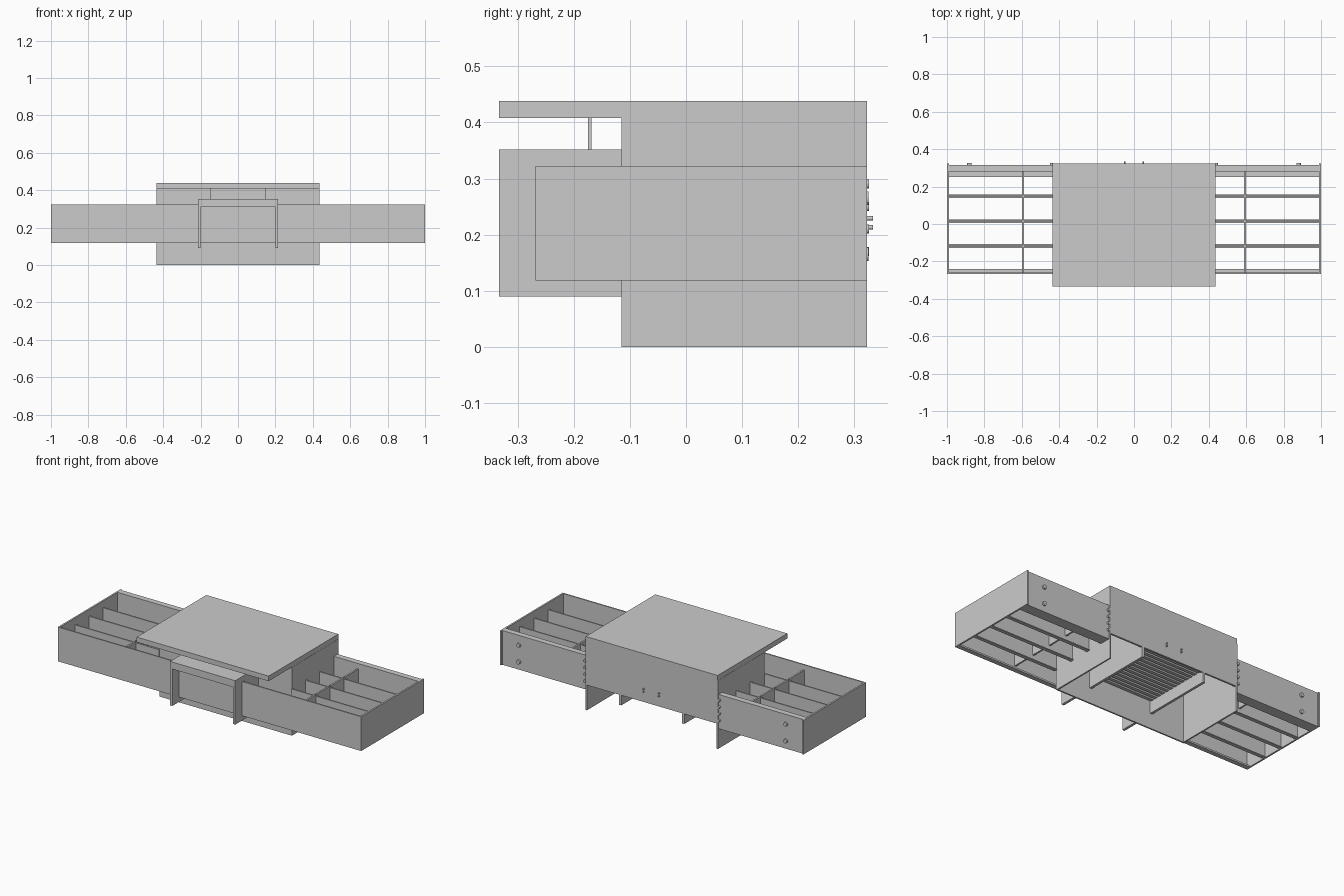
import bpy, bmesh, math
from mathutils import Matrix

if "Cube" in bpy.data.objects:
    bpy.data.objects.remove(bpy.data.objects["Cube"])

grey = bpy.data.materials.new("plain_grey")
grey.diffuse_color = (0.6, 0.6, 0.6, 1)
grey.use_nodes = True
grey.node_tree.nodes["Principled BSDF"].inputs["Base Color"].default_value = grey.diffuse_color


def finish(name, bm):
    mesh = bpy.data.meshes.new(name)
    bm.to_mesh(mesh)
    bm.free()
    mesh.materials.append(grey)
    ob = bpy.data.objects.new(name, mesh)
    bpy.context.collection.objects.link(ob)
    return ob


def box(name, x0, x1, y0, y1, z0, z1):
    bm = bmesh.new()
    m = Matrix.Translation(((x0 + x1) / 2, (y0 + y1) / 2, (z0 + z1) / 2))
    m = m @ Matrix.Diagonal((x1 - x0, y1 - y0, z1 - z0, 1))
    bmesh.ops.create_cube(bm, size=1, matrix=m)
    return finish(name, bm)


def pair(name, x0, x1, *rest):
    box(name + "_right", x0, x1, *rest)
    box(name + "_left", -x1, -x0, *rest)


def pin(name, x, z, r, y0, y1):
    bm = bmesh.new()
    m = Matrix.Translation((x, (y0 + y1) / 2, z)) @ Matrix.Rotation(math.pi / 2, 4, 'X')
    bmesh.ops.create_cone(bm, cap_ends=True, segments=16, radius1=r, radius2=r,
                          depth=y1 - y0, matrix=m)
    finish(name, bm)


# Central housing
box("roof_slab", -0.435, 0.435, -0.333, 0.323, 0.408, 0.438)
pair("housing_side", 0.427, 0.436, -0.115, 0.323, 0.0, 0.408)
box("housing_front", -0.427, 0.427, -0.115, -0.106, 0.0, 0.408)
box("housing_back", -0.427, 0.427, 0.312, 0.323, 0.15, 0.408)
box("roof_support", -0.15, 0.15, -0.175, -0.168, 0.352, 0.408)

# Tunnel running front to back, showing as the front portal
pair("portal_side", 0.2, 0.215, -0.333, 0.323, 0.09, 0.352)
box("portal_top", -0.2, 0.2, -0.333, 0.312, 0.31, 0.352)

# Slatted floor under the housing
for i in range(13):
    y = -0.1 + i * 0.032
    box(f"floor_slat_{i}", -0.2, 0.2, y, y + 0.02, 0.16, 0.172)

# Long front board with a lower ledge
box("front_board", -0.99, 0.99, -0.268, -0.26, 0.118, 0.322)
box("front_ledge", -0.99, 0.99, -0.26, -0.24, 0.118, 0.128)

# Side wings: end boards, back boards, joists with flanges, cross pieces
pair("wing_end", 0.99, 1.0, -0.268, 0.323, 0.118, 0.322)
pair("wing_back", 0.436, 0.99, 0.28, 0.315, 0.118, 0.322)
pair("wing_back_ledge", 0.436, 0.99, 0.25, 0.28, 0.118, 0.128)
for i, y in enumerate((-0.118, 0.015, 0.148)):
    pair(f"joist_{i}", 0.436, 0.99, y - 0.004, y + 0.004, 0.118, 0.282)
    pair(f"joist_flange_{i}", 0.436, 0.99, y - 0.01, y + 0.01, 0.118, 0.124)
for i, (a, b) in enumerate(((-0.26, -0.122), (-0.114, 0.011), (0.019, 0.144), (0.152, 0.28))):
    pair(f"cross_piece_{i}", 0.588, 0.598, a, b, 0.15, 0.29)

# Rear fixings
for s in (-1, 1):
    for z in (0.165, 0.265):
        pin("wing_bolt", s * 0.88, z, 0.012, 0.313, 0.325)
    for z in (0.213, 0.229):
        pin("centre_pin", s * 0.05, z, 0.004, 0.32, 0.333)
    for z in (0.17, 0.21, 0.25, 0.29):
        pin("joint_bolt", s * 0.442, z, 0.008, 0.314, 0.326)
